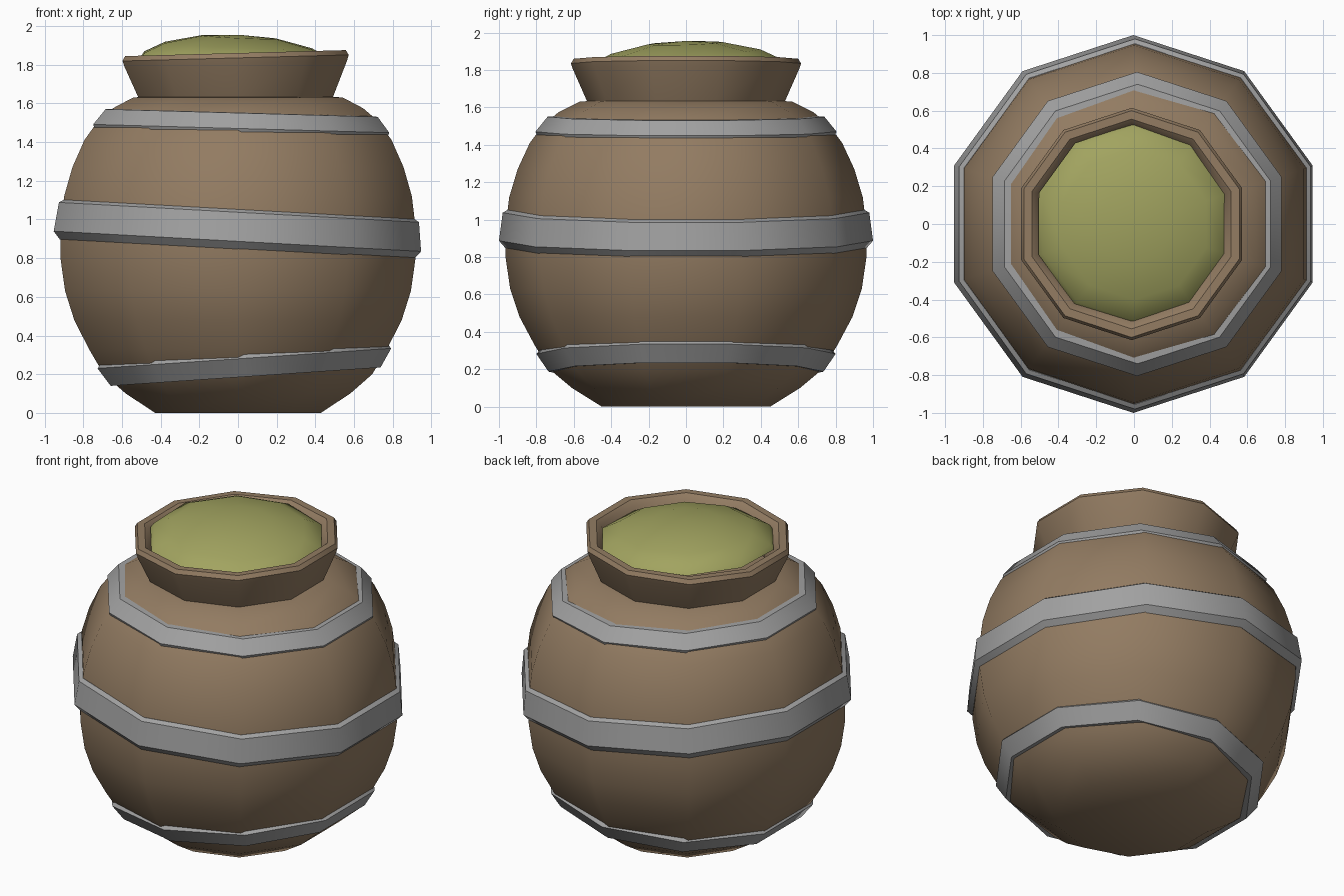
import bpy, bmesh, math

SIDES = 10

cube = bpy.data.objects.get("Cube")
if cube:
    bpy.data.objects.remove(cube, do_unlink=True)


def material(name, rgb):
    mat = bpy.data.materials.new(name)
    mat.use_nodes = True
    mat.diffuse_color = (*rgb, 1)
    mat.node_tree.nodes["Principled BSDF"].inputs["Base Color"].default_value = (*rgb, 1)
    return mat


clay = material("brown clay", (0.29, 0.2, 0.122))
steel = material("grey metal", (0.36, 0.36, 0.36))
moss = material("green contents", (0.36, 0.37, 0.117))


def lathe(name, profile, mat, z=0, x=0, tilt=(0, 0), closed=False, angle=40):
    """Ten-sided turned part from (radius, height) points; radius 0 makes a pole."""
    bm = bmesh.new()
    rings = []
    for r, h in profile:
        if r == 0:
            rings.append([bm.verts.new((0, 0, h))] * SIDES)
        else:
            turns = [math.pi / 2 + math.tau * i / SIDES for i in range(SIDES)]
            rings.append([bm.verts.new((r * math.cos(a), r * math.sin(a), h)) for a in turns])
    pairs = list(zip(rings, rings[1:]))
    if closed:
        pairs.append((rings[-1], rings[0]))
    for low, high in pairs:
        for i in range(SIDES):
            j = (i + 1) % SIDES
            corners = dict.fromkeys((low[i], low[j], high[j], high[i]))
            bm.faces.new(list(corners))
    bmesh.ops.recalc_face_normals(bm, faces=bm.faces)
    mesh = bpy.data.meshes.new(name)
    bm.to_mesh(mesh)
    bm.free()
    mesh.materials.append(mat)
    obj = bpy.data.objects.new(name, mesh)
    bpy.context.collection.objects.link(obj)
    obj.location = (x, 0, z)
    obj.rotation_euler = (tilt[0], tilt[1], 0)
    bpy.ops.object.select_all(action="DESELECT")
    obj.select_set(True)
    bpy.context.view_layer.objects.active = obj
    bpy.ops.object.shade_smooth_by_angle(angle=math.radians(angle))
    return obj


# Round belly with a flat base
lathe("pot_body", [(0, 0), (0.45, 0), (0.61, 0.1), (0.73, 0.2), (0.81, 0.33),
                   (0.89, 0.48), (0.94, 0.63), (0.965, 0.8), (0.965, 0.96),
                   (0.945, 1.12), (0.9, 1.27), (0.835, 1.41), (0.76, 1.51),
                   (0.68, 1.575), (0.57, 1.63), (0.45, 1.64), (0, 1.64)], clay)

# Flared neck with a rounded rim, leaning slightly
lathe("pot_neck", [(0.5, -0.06), (0.53, 0), (0.605, 0.17), (0.615, 0.2),
                   (0.6, 0.225), (0.555, 0.225), (0.52, 0.195), (0.47, 0.05)],
      clay, z=1.635, x=-0.007, tilt=(0, -0.027), closed=True)

# Domed contents
lathe("contents", [(0.53, -0.02), (0.51, 0.01), (0.4, 0.065), (0.2, 0.11), (0, 0.122)],
      moss, z=1.833, tilt=(0.03, 0.045))

# Three leaning metal hoops
lathe("upper_hoop", [(0.67, 0.065), (0.74, 0.06), (0.805, -0.02), (0.785, -0.07), (0.66, -0.03)],
      steel, z=1.49, x=0.017, tilt=(0, 0.028), closed=True, angle=37)
lathe("middle_hoop", [(0.9, 0.1), (0.955, 0.105), (0.98, 0.09), (1.0, -0.06), (0.965, -0.1), (0.9, -0.09)],
      steel, z=0.947, tilt=(0, 0.055), closed=True, angle=37)
lathe("lower_hoop", [(0.68, 0.065), (0.775, 0.06), (0.8, 0.03), (0.735, -0.065), (0.64, -0.06)],
      steel, z=0.252, x=0.035, tilt=(0, -0.068), closed=True, angle=37)
